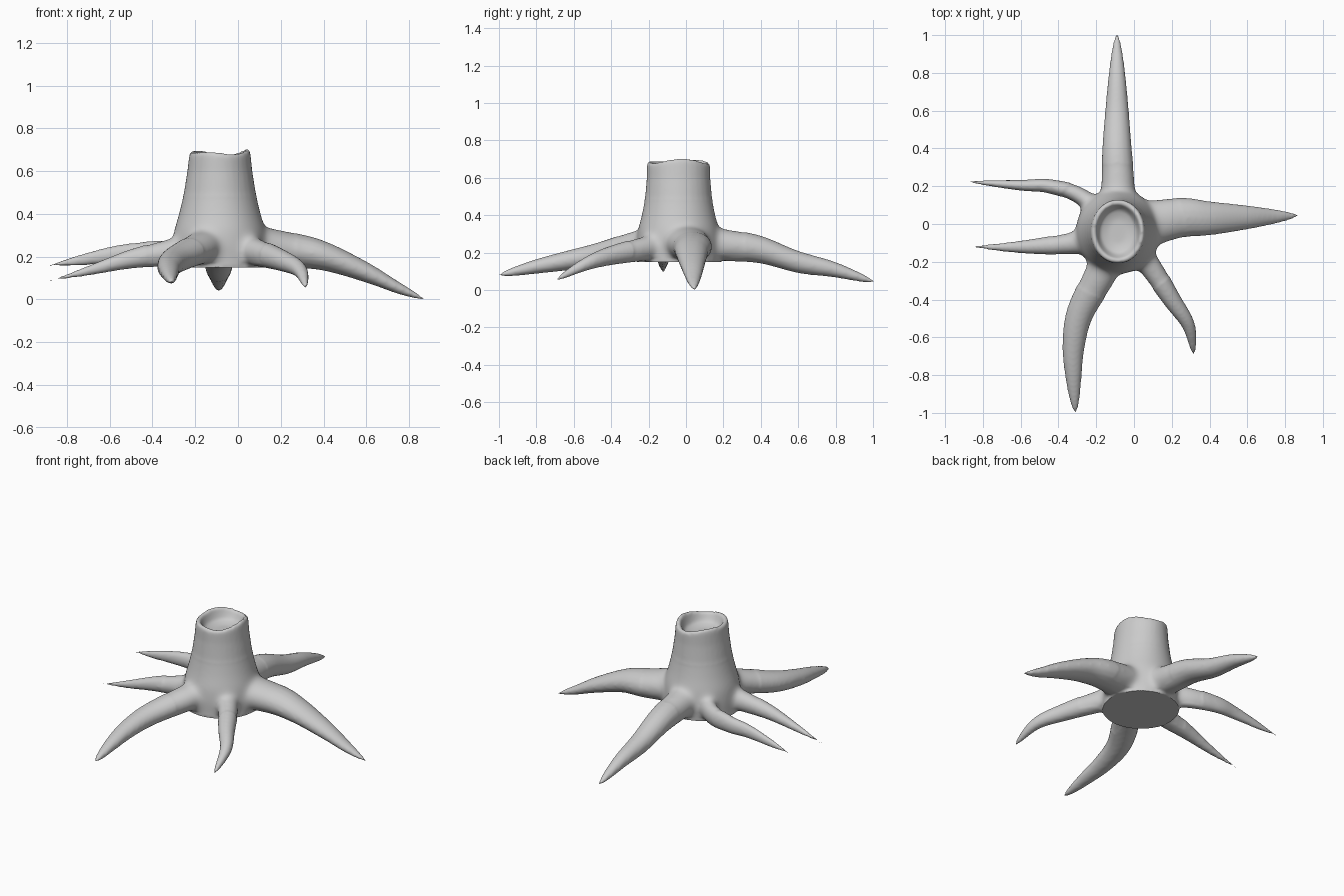
import bpy
import bmesh
import math
from mathutils import Vector

default_cube = bpy.data.objects.get("Cube")
if default_cube:
    bpy.data.objects.remove(default_cube, do_unlink=True)

HEART = Vector((-0.085, -0.04, 0.27))
BASE_Z = 0.15
RIM_Z = 0.69


def ring_around(bm, centre, across, up, sides):
    """Elliptical ring of vertices spanned by two half axes."""
    angles = [math.tau * i / sides for i in range(sides)]
    return [bm.verts.new(centre + across * math.cos(a) + up * math.sin(a)) for a in angles]


def bridge_rings(bm, rings):
    """Skin a list of vertex rings and cap both ends."""
    for lower, upper in zip(rings, rings[1:]):
        count = len(lower)
        for i in range(count):
            j = (i + 1) % count
            bm.faces.new((lower[i], lower[j], upper[j], upper[i]))
    bm.faces.new(list(reversed(rings[0])))
    bm.faces.new(rings[-1])


def add_trunk(bm, profile):
    """Lathe (radius, height) pairs, growing deeper than wide towards the top."""
    rings = []
    for radius, z in profile:
        depth = radius + 0.027 * min(1, z / RIM_Z) ** 3
        centre = Vector((HEART.x, HEART.y, z))
        ring = ring_around(bm, centre, Vector((radius, 0, 0)), Vector((0, depth, 0)), 32)
        # Uneven broken rim
        wave = max(0, 1 - abs(z - RIM_Z) / 0.06)
        for i, v in enumerate(ring):
            a = math.tau * i / len(ring)
            v.co.z += 0.007 * wave * (math.sin(3 * a + 1) + math.cos(2 * a))
        rings.append(ring)
    bridge_rings(bm, rings)


def smooth_path(points, steps=6):
    """Catmull-Rom curve through the points."""
    padded = [points[0], *points, points[-1]]
    path = []
    for p, q, r, s in zip(padded, padded[1:], padded[2:], padded[3:]):
        for k in range(steps):
            t = k / steps
            bend = 2 * p - 5 * q + 4 * r - s + t * (3 * (q - r) + s - p)
            path.append(q + 0.5 * t * (r - p + t * bend))
    return path + [points[-1]]


def add_root(bm, width, power, tallness, stations):
    """Root from the trunk's heart through the stations, tapering to a tip."""
    path = smooth_path([HEART] + [Vector(s) for s in stations])
    lengths = [0]
    for a, b in zip(path, path[1:]):
        lengths.append(lengths[-1] + (b - a).length)
    rings = []
    for k, centre in enumerate(path):
        heading = path[min(k + 1, len(path) - 1)] - path[max(k - 1, 0)]
        across = Vector((-heading.y, heading.x, 0)).normalized()
        half = max(0.004, width * (1 - lengths[k] / lengths[-1]) ** power)
        up = Vector((0, 0, half * tallness))
        rings.append(ring_around(bm, centre, across * half, up, 16))
    bridge_rings(bm, rings)


# Trunk: flared foot, straight stem, thin rim and shallow hollow
bm = bmesh.new()
add_trunk(bm, [(.222, .14), (.224, .25), (.216, .32), (.192, .4), (.168, .5), (.152, .6),
               (.144, .67), (.138, RIM_Z), (.118, RIM_Z), (.108, .66), (.095, .63), (.05, .615)])

# Left root
add_root(bm, .14, .65, .78,
         [(.22, .03, .235), (.4, .03, .205), (.6, .035, .128), (.75, .04, .055), (.875, .045, 0)])
# Back root
add_root(bm, .105, .55, .95,
         [(-.085, .22, .24), (-.09, .4, .216), (-.09, .6, .15), (-.09, .8, .108), (-.09, 1.01, .043)])
# Front right root
add_root(bm, .1, .5, .88,
         [(-.17, -.25, .245), (-.285, -.47, .19), (-.32, -.65, .155), (-.32, -.82, .122), (-.31, -1, .08)])
# Front left root
add_root(bm, .075, .5, 1.07,
         [(.06, -.19, .23), (.2, -.4, .185), (.29, -.54, .138), (.317, -.695, .056)])
# Back right root
add_root(bm, .06, .65, 1.4,
         [(-.27, .14, .225), (-.45, .2, .216), (-.6, .205, .207), (-.885, .225, .158)])
# Right root
add_root(bm, .085, .9, 1.05,
         [(-.28, -.095, .228), (-.5, -.117, .19), (-.7, -.123, .135), (-.885, -.118, .086)])

bmesh.ops.recalc_face_normals(bm, faces=bm.faces)
mesh = bpy.data.meshes.new("tree_stump")
bm.to_mesh(mesh)
bm.free()
stump = bpy.data.objects.new("tree_stump", mesh)
bpy.context.collection.objects.link(stump)

# Fuse trunk and roots into one surface
fuse = stump.modifiers.new("fuse", "REMESH")
fuse.mode = "VOXEL"
fuse.voxel_size = 0.009
bpy.context.view_layer.objects.active = stump
stump.select_set(True)
bpy.ops.object.modifier_apply(modifier=fuse.name)

bm = bmesh.new()
bm.from_mesh(mesh)


def soften(verts, times):
    for _ in range(times):
        bmesh.ops.smooth_vert(bm, verts=verts, factor=0.5,
                              use_axis_x=True, use_axis_y=True, use_axis_z=True)


def reach(v):
    return (v.co.xy - HEART.xy).length


# Soften everything a little, and the root flare a lot
soften(bm.verts[:], 5)
soften([v for v in bm.verts if .17 < v.co.z < .48 and .13 < reach(v) < .36], 30)

# Flat sawn underside
for v in bm.verts:
    if reach(v) < .215 and v.co.z < BASE_Z + .02:
        v.co.z = BASE_Z
    elif reach(v) < .3:
        v.co.z = max(v.co.z, BASE_Z)
bm.to_mesh(mesh)
bm.free()

# Single grey colour
grey = bpy.data.materials.new("plain_grey")
grey.use_nodes = True
colour = (0.6, 0.6, 0.6, 1)
grey.diffuse_color = colour
grey.node_tree.nodes["Principled BSDF"].inputs["Base Color"].default_value = colour
mesh.materials.clear()
mesh.materials.append(grey)
bpy.ops.object.shade_smooth_by_angle(angle=math.radians(50))
